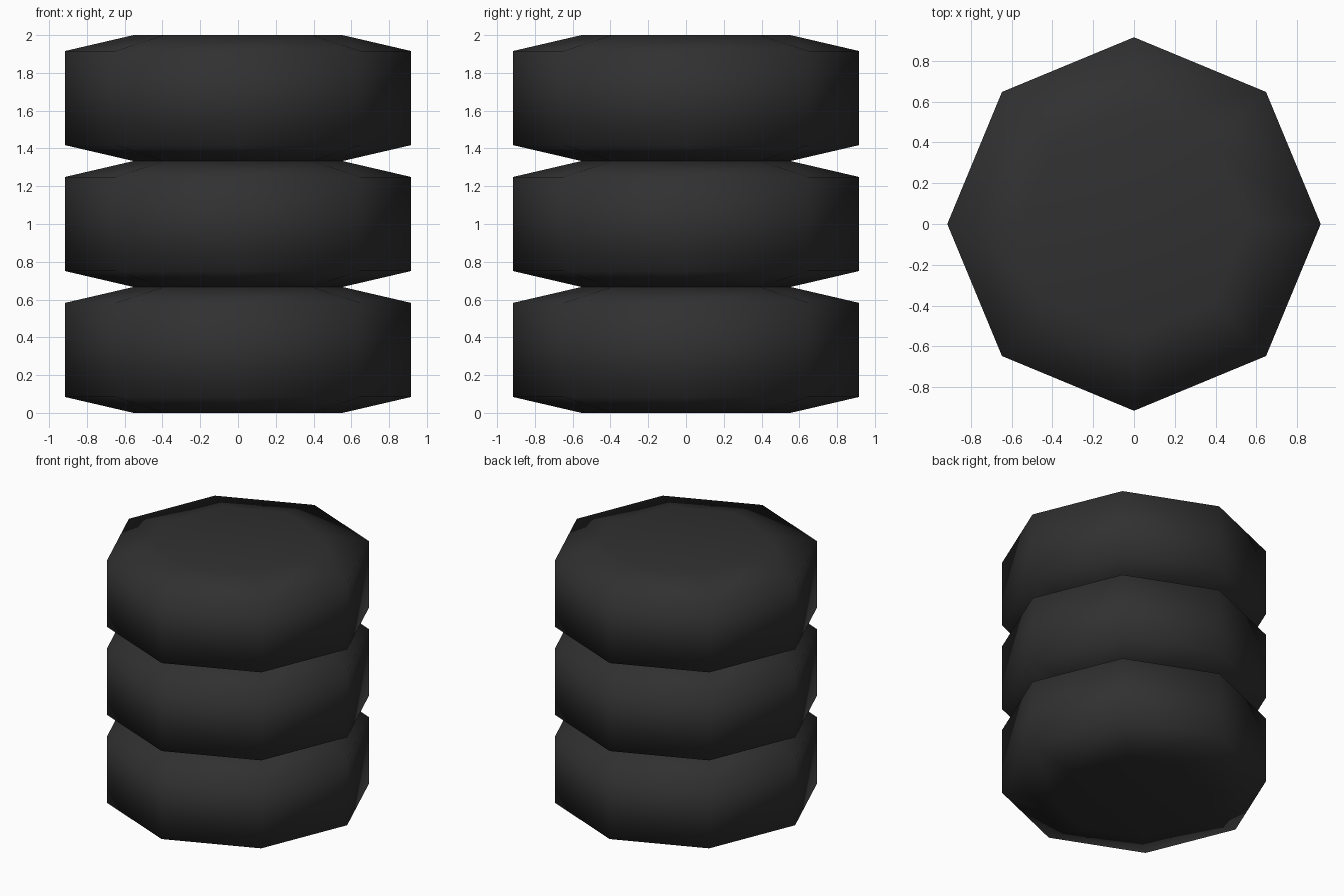
import bpy
import bmesh
import math

if "Cube" in bpy.data.objects:
    bpy.data.objects.remove(bpy.data.objects["Cube"])

SIDES = 8
HEIGHT = 2 / 3
# (radius, height) side profile of one tyre
PROFILE = [(0.553, 0.0), (0.915, 0.084), (0.915, HEIGHT - 0.084), (0.553, HEIGHT)]

rubber = bpy.data.materials.new("black_rubber")
rubber.diffuse_color = (0.03, 0.03, 0.03, 1)
rubber.use_nodes = True
rubber.node_tree.nodes["Principled BSDF"].inputs["Base Color"].default_value = rubber.diffuse_color


def make_tyre(name, base):
    bm = bmesh.new()
    rings = []
    for r, z in PROFILE:
        rings.append([bm.verts.new((r * math.cos(i * math.tau / SIDES),
                                    r * math.sin(i * math.tau / SIDES), z))
                      for i in range(SIDES)])
    # sloped shoulders and tread
    for low, high in zip(rings, rings[1:]):
        for i in range(SIDES):
            j = (i + 1) % SIDES
            bm.faces.new((low[i], low[j], high[j], high[i]))
    # closed centre on both sides
    bm.faces.new(rings[0][::-1])
    bm.faces.new(rings[-1])
    for face in bm.faces:
        face.smooth = True
    mesh = bpy.data.meshes.new(name)
    bm.to_mesh(mesh)
    bm.free()
    mesh.materials.append(rubber)
    tyre = bpy.data.objects.new(name, mesh)
    tyre.location.z = base
    bpy.context.collection.objects.link(tyre)


# stack of three tyres
for level, name in enumerate(("bottom_tyre", "middle_tyre", "top_tyre")):
    make_tyre(name, level * HEIGHT)
